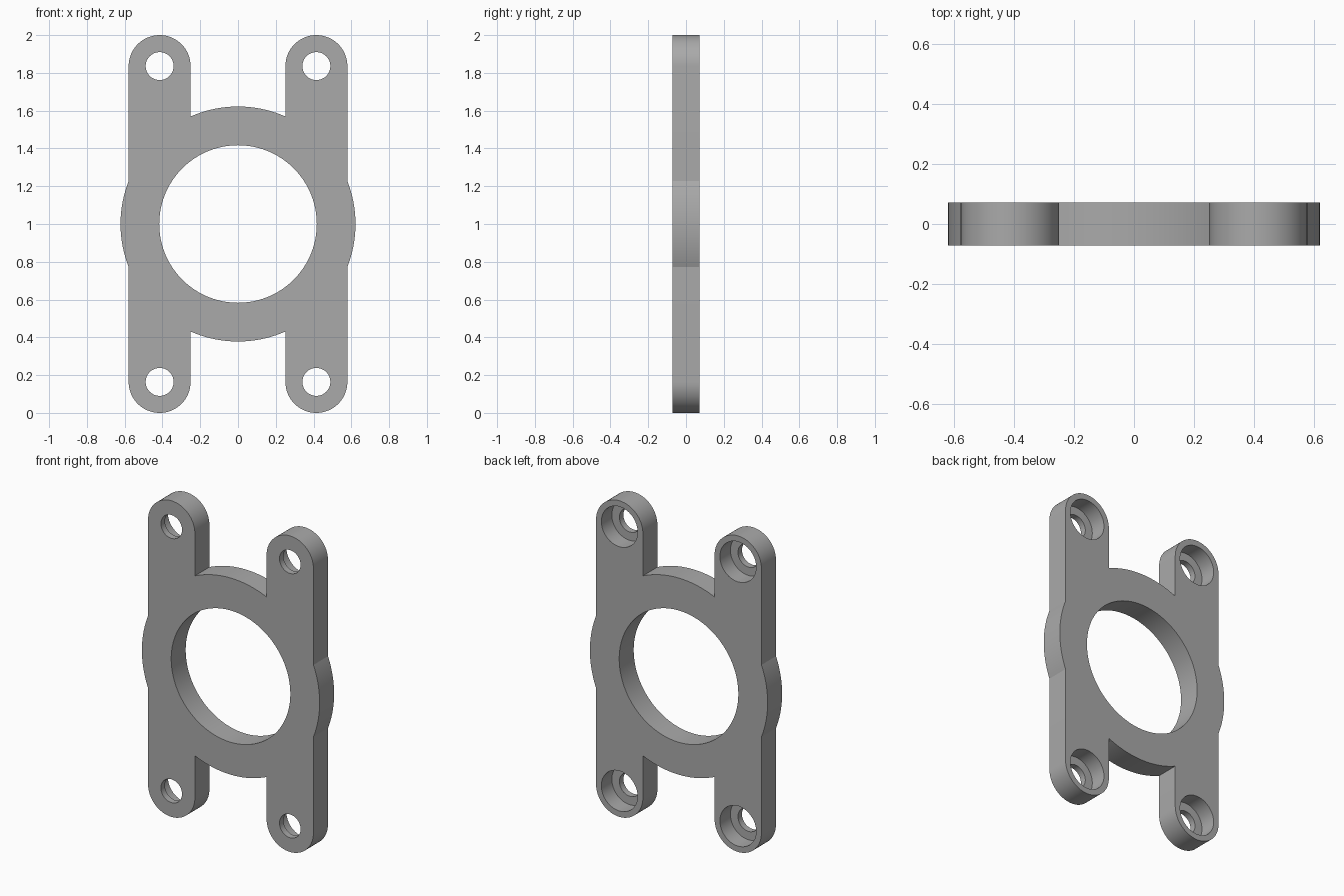
import bpy, bmesh
from math import sin, cos, acos, asin, pi

if "Cube" in bpy.data.objects:
    bpy.data.objects.remove(bpy.data.objects["Cube"], do_unlink=True)

HALF_T = 0.0725            # half plate thickness
RING_R, BORE_R = 0.622, 0.417
ARM_X, ARM_R = 0.415, 0.164
ARM_Z = 1 - ARM_R          # arm end centre, measured from the ring centre
HOLE_R, SINK_R, SINK_DEPTH = 0.074, 0.127, 0.105

metal = bpy.data.materials.new("grey metal")
metal.use_nodes = True
grey = (0.40, 0.40, 0.40, 1)
metal.diffuse_color = grey
metal.node_tree.nodes["Principled BSDF"].inputs["Base Color"].default_value = grey


def arc(cx, cz, r, start, end, n):
    steps = [start + (end - start) * i / n for i in range(n + 1)]
    return [(cx + r * cos(a), cz + r * sin(a)) for a in steps]


def prism(name, points, y0, y1):
    """Extrude an XZ outline from y0 to y1."""
    bm = bmesh.new()
    face = bm.faces.new([bm.verts.new((x, y0, z + 1)) for x, z in points])
    side = bmesh.ops.extrude_face_region(bm, geom=[face])["geom"]
    verts = [v for v in side if isinstance(v, bmesh.types.BMVert)]
    bmesh.ops.translate(bm, verts=verts, vec=(0, y1 - y0, 0))
    bmesh.ops.recalc_face_normals(bm, faces=bm.faces)
    mesh = bpy.data.meshes.new(name)
    bm.to_mesh(mesh)
    bm.free()
    mesh.materials.append(metal)
    obj = bpy.data.objects.new(name, mesh)
    bpy.context.collection.objects.link(obj)
    return obj


def cut_round(target, x, z, r, y0, y1, n):
    """Cut a round hole along y."""
    cutter = prism("hole_cutter", arc(x, z, r, 0, 2 * pi, n)[:-1], y0, y1)
    cutter.hide_render = True
    mod = target.modifiers.new("hole", "BOOLEAN")
    mod.operation, mod.solver, mod.object = "DIFFERENCE", "EXACT", cutter
    bpy.ops.object.modifier_apply(modifier=mod.name)
    bpy.data.objects.remove(cutter, do_unlink=True)


# Quarter outline: ring side, rounded arm, ring top
quarter = arc(0, 0, RING_R, 0, acos((ARM_X + ARM_R) / RING_R), 12)
quarter += arc(ARM_X, ARM_Z, ARM_R, 0, pi, 32)
quarter += arc(0, 0, RING_R, acos((ARM_X - ARM_R) / RING_R), pi / 2, 14)

# Mirror the quarter into the whole closed outline
half = quarter + [(-x, z) for x, z in reversed(quarter[:-1])]
outline = half + [(x, -z) for x, z in reversed(half[1:-1])]
plate = prism("mounting_plate", outline, -HALF_T, HALF_T)
bpy.ops.object.select_all(action="DESELECT")
bpy.context.view_layer.objects.active = plate
plate.select_set(True)

# Central bore
cut_round(plate, 0, 0, BORE_R, -1, 1, 96)

# Screw holes, counterbored from the back
for sx in (-1, 1):
    for sz in (-1, 1):
        cut_round(plate, sx * ARM_X, sz * ARM_Z, SINK_R, HALF_T - SINK_DEPTH, 1, 48)
        cut_round(plate, sx * ARM_X, sz * ARM_Z, HOLE_R, -1, 1, 40)

bpy.ops.object.shade_smooth_by_angle(angle=pi / 9)
